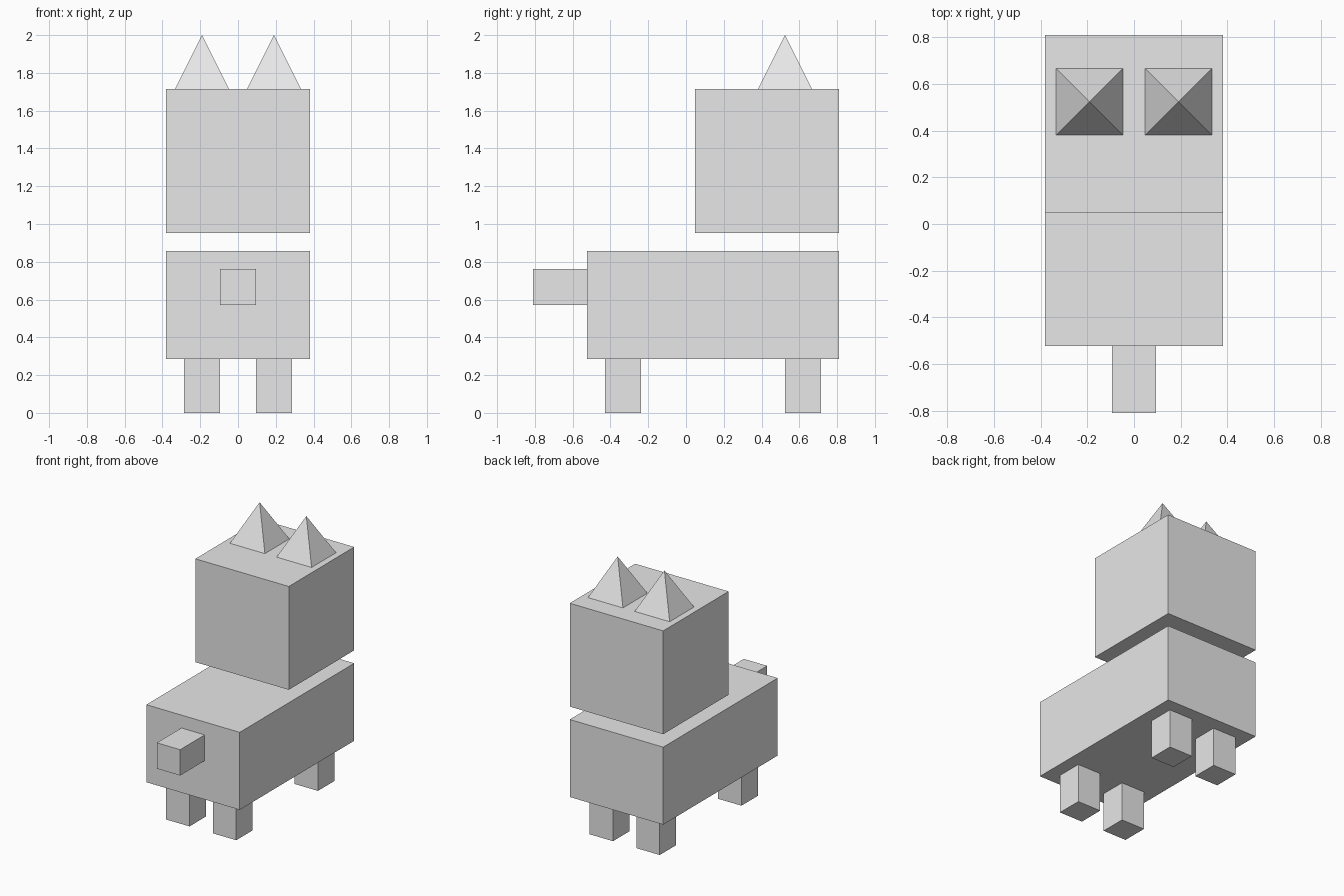
import bpy
import bmesh
from mathutils import Matrix, Vector

cube = bpy.data.objects.get("Cube")
if cube:
    bpy.data.objects.remove(cube, do_unlink=True)

U = 2 / 21  # modelling unit: the whole animal is 21 units tall

# Single plain grey
grey = bpy.data.materials.new("light_grey")
grey.use_nodes = True
colour = (0.8, 0.8, 0.8, 1)
grey.diffuse_color = colour
grey.node_tree.nodes["Principled BSDF"].inputs["Base Color"].default_value = colour


def finish(name, bm, centre):
    mesh = bpy.data.meshes.new(name)
    bm.to_mesh(mesh)
    bm.free()
    mesh.materials.append(grey)
    obj = bpy.data.objects.new(name, mesh)
    obj.location = Vector(centre) * U
    bpy.context.collection.objects.link(obj)
    return obj


def box(name, centre, size):
    bm = bmesh.new()
    bmesh.ops.create_cube(bm, size=U, matrix=Matrix.Diagonal((*size, 1)))
    return finish(name, bm, centre)


def pyramid(name, base_centre, width, height):
    # Square base at the object's origin, apex straight above
    bm = bmesh.new()
    h = width * U / 2
    base = [bm.verts.new((x * h, y * h, 0))
            for x, y in ((-1, -1), (1, -1), (1, 1), (-1, 1))]
    apex = bm.verts.new((0, 0, height * U))
    bm.faces.new(base[::-1])
    for i in range(4):
        bm.faces.new((base[i], base[(i + 1) % 4], apex))
    return finish(name, bm, base_centre)


# Body, floating head and tail
box("body", (0, 1.5, 6), (8, 14, 6))
box("head", (0, 4.5, 14), (8, 8, 8))
box("tail", (0, -7, 7), (2, 3, 2))

# Paired legs and ears
for side, x in (("left", 1), ("right", -1)):
    box(f"{side}_leg_tail_end", (2 * x, -3.5, 1.5), (2, 2, 3))
    box(f"{side}_leg_head_end", (2 * x, 6.5, 1.5), (2, 2, 3))
    pyramid(f"{side}_ear", (2 * x, 5.5, 18), 3, 3)
